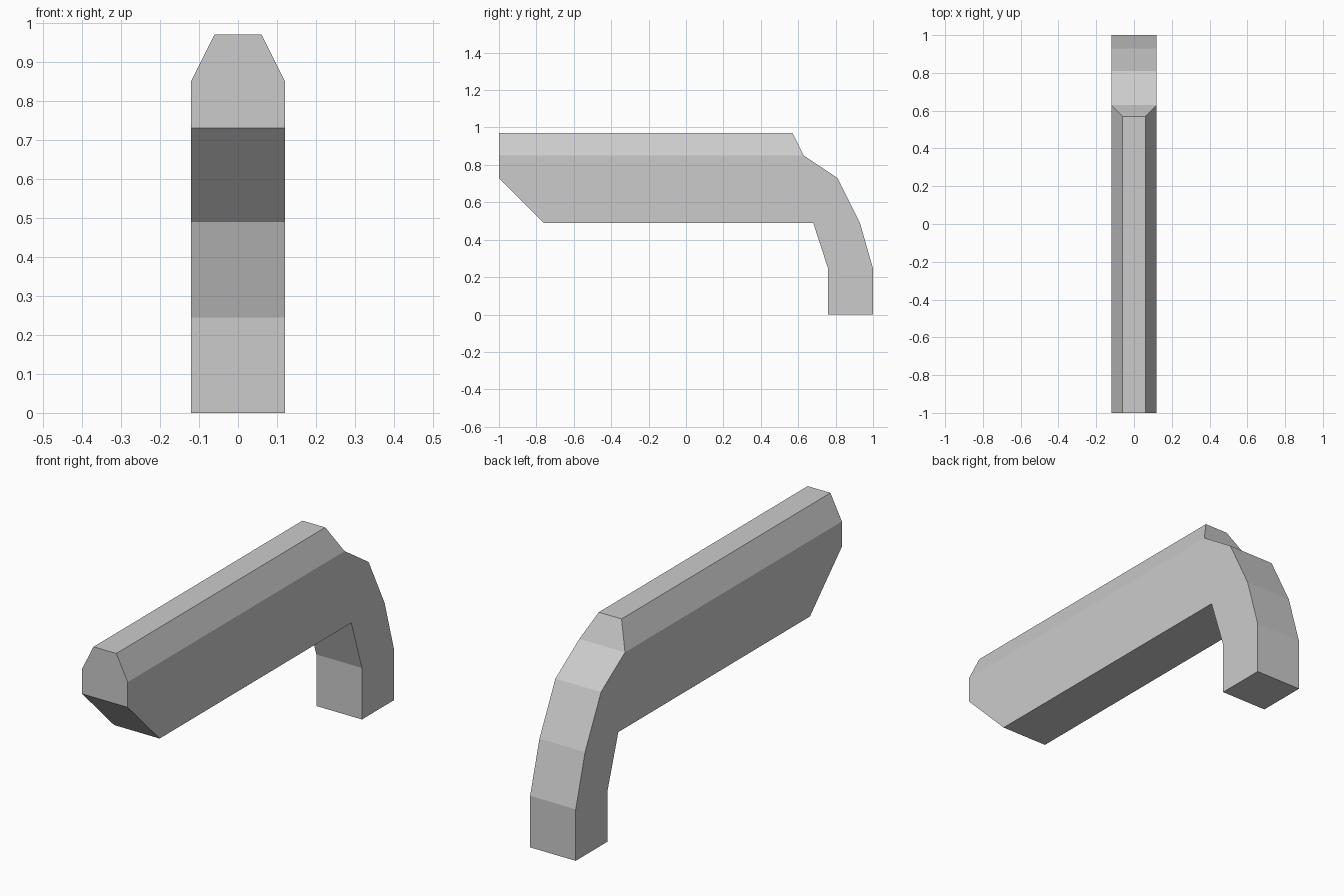
import bpy
import bmesh

if "Cube" in bpy.data.objects:
    bpy.data.objects.remove(bpy.data.objects["Cube"])

HALF = 0.12


def half_width(z):
    # straight sides that taper inward above z = 0.85
    return HALF - max(0.0, z - 0.85) * 0.5


def grey(name, v):
    m = bpy.data.materials.new(name)
    m.diffuse_color = (v, v, v, 1)
    m.use_nodes = True
    m.node_tree.nodes["Principled BSDF"].inputs["Base Color"].default_value = m.diffuse_color
    return m


def part(name, panels, material=None):
    """Each panel is a (y, z) outline mirrored to both sides, plus the
    indices of its outer edges, which are bridged across the width."""
    bm = bmesh.new()
    for pts, outer in panels:
        right = [bm.verts.new((half_width(z), y, z)) for y, z in pts]
        left = [bm.verts.new((-half_width(z), y, z)) for y, z in pts]
        bm.faces.new(right)
        bm.faces.new(left[::-1])
        for i in outer:
            j = (i + 1) % len(pts)
            bm.faces.new((right[i], left[i], left[j], right[j]))
    bmesh.ops.remove_doubles(bm, verts=bm.verts, dist=0.0001)
    me = bpy.data.meshes.new(name)
    bm.to_mesh(me)
    bm.free()
    if material:
        me.materials.append(material)
    ob = bpy.data.objects.new(name, me)
    bpy.context.collection.objects.link(ob)
    return ob


dark = grey("dark_grey", 0.54)
mid = grey("mid_grey", 0.72)

# front end with sloped underside and tapered top
part("front_shroud", [
    ([(-1, .73), (-.76, .49), (-.76, .73), (-.52, .73), (-.52, .85), (-1, .85)], (0, 5)),
    ([(-1, .85), (-.52, .85), (-.52, .97), (-1, .97)], (2, 3)),
], mid)

# long lower block
part("lower_guard", [
    ([(-.76, .49), (-.03, .49), (-.03, .73), (-.76, .73)], (0,)),
], dark)

# tapered upper beam
part("upper_beam", [
    ([(-.52, .85), (.63, .85), (.57, .97), (-.52, .97)], (1, 2)),
    ([(-.52, .73), (.43, .73), (.71, .797), (.63, .85), (-.52, .85)], (2,)),
])

# lower rear body
part("rear_body", [
    ([(-.03, .49), (.68, .49), (.71, .797), (.43, .73), (-.03, .73)], (0,)),
], mid)

# shoulder that carries the grip
part("grip_shoulder", [
    ([(.68, .49), (.93, .49), (.81, .73), (.71, .797)], (1, 2)),
])

# bent grip
part("grip", [
    ([(.76, 0), (1, 0), (1, .245), (.93, .49), (.68, .49), (.76, .245)], (0, 1, 2, 4, 5)),
], dark)
